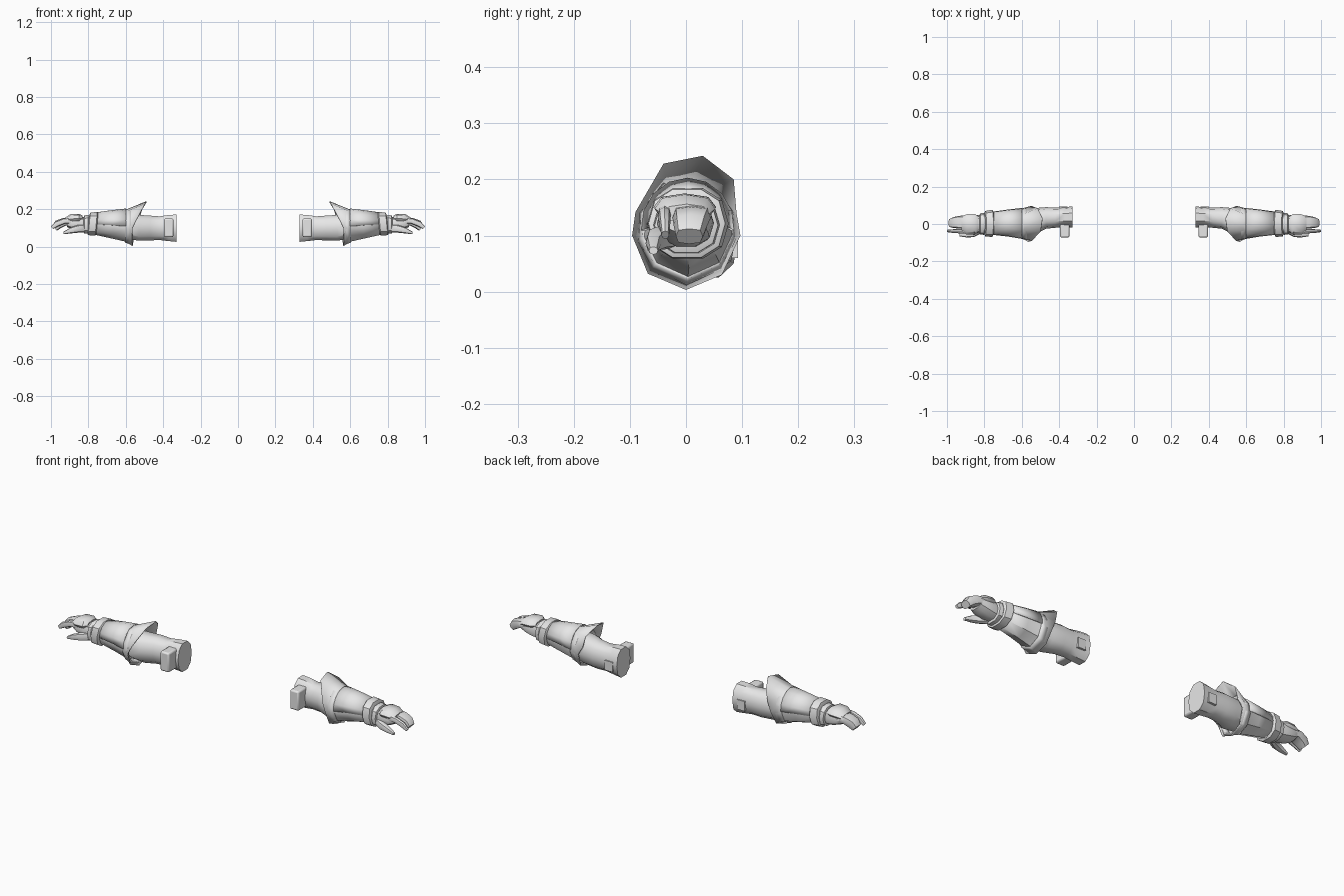
import bpy, bmesh, math

grey = bpy.data.materials.new("plain_grey")
grey.diffuse_color = (0.8, 0.8, 0.8, 1)


def finish(name, bm, smooth=40, bevel=0, solid=0):
    """Turn a bmesh of the +x arm into an object mirrored to the other arm."""
    bmesh.ops.recalc_face_normals(bm, faces=bm.faces[:])
    me = bpy.data.meshes.new(name)
    bm.to_mesh(me)
    bm.free()
    me.materials.append(grey)
    ob = bpy.data.objects.new(name, me)
    bpy.context.collection.objects.link(ob)
    if solid:
        m = ob.modifiers.new("thickness", 'SOLIDIFY')
        m.thickness = solid
        m.offset = -1
    if bevel:
        m = ob.modifiers.new("soft_edges", 'BEVEL')
        m.width = bevel
        m.segments = 2
    ob.modifiers.new("other_arm", 'MIRROR')
    bpy.ops.object.select_all(action='DESELECT')
    ob.select_set(True)
    bpy.context.view_layer.objects.active = ob
    bpy.ops.object.shade_smooth_by_angle(angle=math.radians(smooth))
    return ob


def ring(x, y0, y1, z0, z1, n=10, lean=0.0, power=0.85, arc=(0, 2 * math.pi)):
    """Rounded cross-section filling the given y and z range."""
    closed = arc[1] - arc[0] > 6.2
    pts = []
    for i in range(n):
        a = arc[0] + (arc[1] - arc[0]) * i / (n if closed else n - 1)
        c, s = math.cos(a), math.sin(a)
        c = math.copysign(abs(c) ** power, c)
        s = math.copysign(abs(s) ** power, s)
        pts.append((x + lean * s, (y0 + y1) / 2 + (y1 - y0) / 2 * c,
                    (z0 + z1) / 2 + (z1 - z0) / 2 * s))
    return pts


def loft(name, rings, closed=True, caps=True, **kw):
    bm = bmesh.new()
    rows = [[bm.verts.new(p) for p in r] for r in rings]
    n = len(rows[0])
    for a, b in zip(rows, rows[1:]):
        for i in range(n if closed else n - 1):
            j = (i + 1) % n
            bm.faces.new((a[i], a[j], b[j], b[i]))
    if caps:
        bm.faces.new(rows[0])
        bm.faces.new(rows[-1])
    return finish(name, bm, **kw)


def box(name, x0, x1, y0, y1, z0, z1, bevel=0):
    bm = bmesh.new()
    bmesh.ops.create_cube(bm, size=1)
    for v in bm.verts:
        v.co = ((x0 + x1) / 2 + v.co.x * (x1 - x0), (y0 + y1) / 2 + v.co.y * (y1 - y0),
                (z0 + z1) / 2 + v.co.z * (z1 - z0))
    return finish(name, bm, bevel=bevel)


# Upper sleeve running into the gauntlet
loft("sleeve", [
    ring(0.33, -0.018, 0.094, 0.022, 0.174),
    ring(0.37, -0.018, 0.090, 0.026, 0.172),
    ring(0.42, -0.020, 0.088, 0.032, 0.164),
    ring(0.47, -0.025, 0.090, 0.030, 0.168),
    ring(0.53, -0.055, 0.085, 0.028, 0.172),
    ring(0.60, -0.060, 0.075, 0.040, 0.175)])

# Pad on the front of the sleeve and small patch behind it
box("sleeve_pad", 0.345, 0.395, -0.072, 0.02, 0.05, 0.15, bevel=0.008)
box("sleeve_patch", 0.355, 0.40, 0.05, 0.093, 0.06, 0.11)

# Flared gauntlet rim (x, y, z), pointed at the top
rim = [(0.55, 0.097, 0.10), (0.53, 0.090, 0.14), (0.515, 0.085, 0.20),
       (0.49, 0.030, 0.242), (0.50, -0.040, 0.228), (0.545, -0.090, 0.142),
       (0.565, -0.096, 0.10), (0.568, -0.068, 0.032), (0.565, 0.0, 0.003),
       (0.56, 0.064, 0.030)]


def along(x, y0, y1, z0, z1):
    """Cross-section whose points line up with those of the rim."""
    return [(x, (y0 + y1) / 2 + (y1 - y0) / 2 * math.cos(math.radians(a)) ,
             (z0 + z1) / 2 + (z1 - z0) / 2 * math.sin(math.radians(a)))
            for a in (-8, 22, 55, 84, 118, 160, 190, 225, 270, 315)]


loft("gauntlet", [
    rim,
    along(0.60, -0.076, 0.083, 0.026, 0.198),
    along(0.67, -0.064, 0.074, 0.042, 0.190),
    along(0.76, -0.054, 0.062, 0.062, 0.178)], caps=False, solid=0.005)

# Band under the rim
loft("gauntlet_band", [
    along(0.572, -0.088, 0.090, 0.010, 0.205),
    along(0.605, -0.080, 0.084, 0.021, 0.199)], caps=False, solid=0.01)

# Raised plate over the top of the forearm
top = (math.radians(-5), math.radians(185))
loft("forearm_plate", [
    ring(0.60, -0.080, 0.086, 0.030, 0.203, 9, power=1, arc=top),
    ring(0.67, -0.068, 0.078, 0.046, 0.195, 9, power=1, arc=top),
    ring(0.75, -0.059, 0.067, 0.064, 0.184, 9, power=1, arc=top)],
    closed=False, caps=False, solid=0.006)

# Wrist cuffs
loft("wrist_cuff", [
    ring(0.752, -0.058, 0.066, 0.064, 0.180, lean=-0.006),
    ring(0.758, -0.069, 0.076, 0.056, 0.187, lean=-0.006),
    ring(0.795, -0.067, 0.070, 0.058, 0.185, lean=-0.006),
    ring(0.800, -0.055, 0.058, 0.068, 0.172, lean=-0.006)])
loft("hand_cuff", [
    ring(0.795, -0.050, 0.054, 0.070, 0.168),
    ring(0.803, -0.058, 0.060, 0.066, 0.172),
    ring(0.822, -0.056, 0.057, 0.068, 0.168),
    ring(0.826, -0.044, 0.046, 0.080, 0.156)])

# Palm, with a raised plate on the back of the hand
loft("palm", [
    ring(0.815, -0.045, 0.046, 0.078, 0.158),
    ring(0.850, -0.052, 0.050, 0.080, 0.164),
    ring(0.890, -0.050, 0.048, 0.092, 0.160),
    ring(0.915, -0.040, 0.042, 0.104, 0.152)])
loft("hand_plate", [
    ring(0.832, -0.040, 0.040, 0.135, 0.166, 8),
    ring(0.850, -0.058, 0.054, 0.126, 0.175, 8),
    ring(0.895, -0.056, 0.052, 0.122, 0.173, 8),
    ring(0.922, -0.040, 0.042, 0.122, 0.156, 8)])

# Curled joined fingers
loft("fingers", [
    ring(0.890, -0.024, 0.046, 0.112, 0.156, 8, power=0.6),
    ring(0.930, -0.024, 0.044, 0.112, 0.151, 8, lean=0.010, power=0.6),
    ring(0.962, -0.022, 0.038, 0.098, 0.138, 8, lean=0.014, power=0.6),
    ring(0.980, -0.018, 0.030, 0.085, 0.112, 8, lean=0.012, power=0.6)])

# Separate forefinger
loft("forefinger", [
    ring(0.885, -0.050, -0.026, 0.122, 0.156, 8),
    ring(0.930, -0.050, -0.027, 0.122, 0.150, 8, lean=0.005),
    ring(0.968, -0.048, -0.028, 0.108, 0.134, 8, lean=0.008),
    ring(0.994, -0.044, -0.030, 0.094, 0.108, 8, lean=0.006)])

# Thumb below the forefinger
loft("thumb", [
    ring(0.822, -0.052, -0.012, 0.076, 0.120, 8),
    ring(0.855, -0.070, -0.030, 0.074, 0.116, 8),
    ring(0.895, -0.072, -0.044, 0.070, 0.102, 8),
    ring(0.932, -0.066, -0.050, 0.066, 0.080, 8)])
